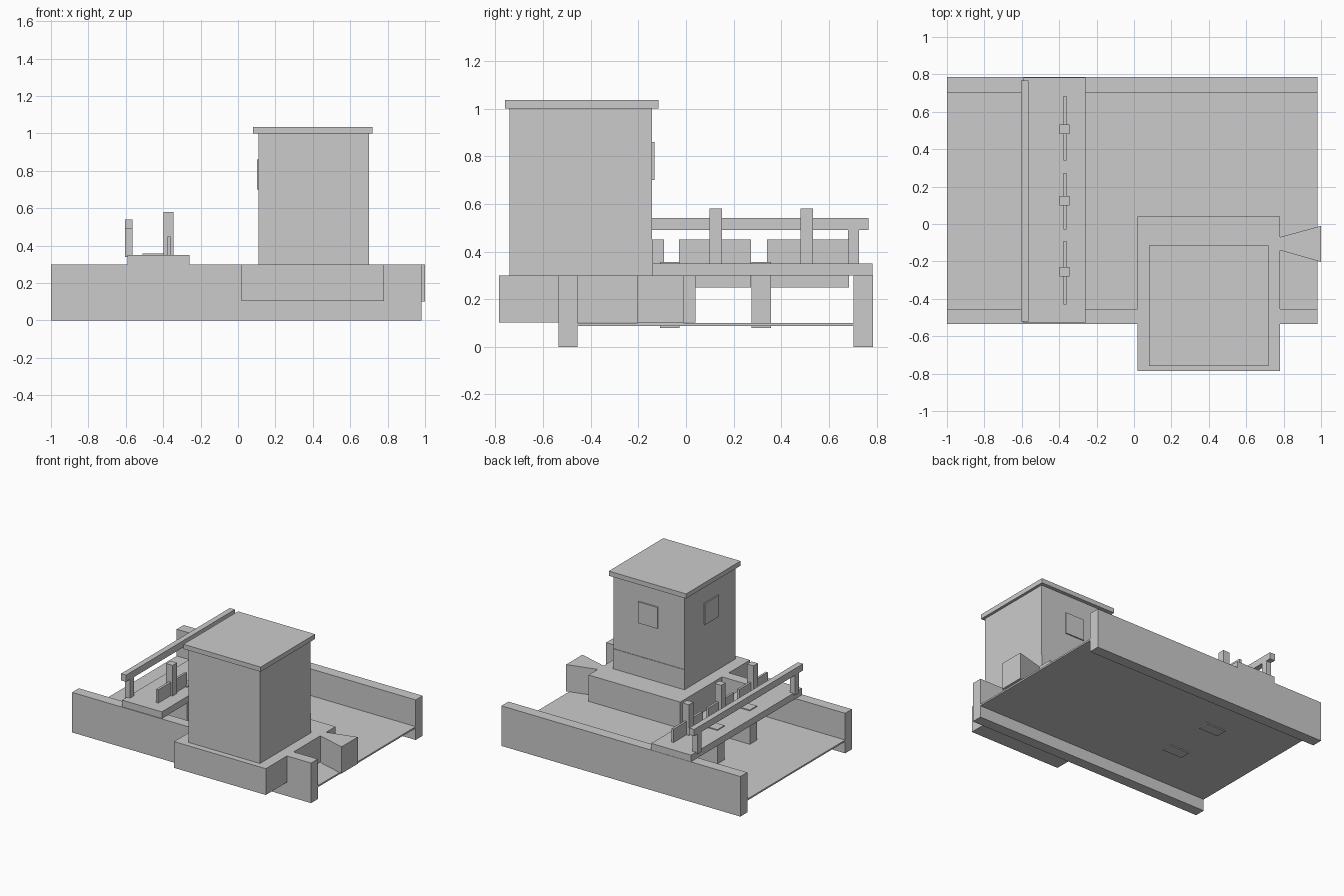
import bpy, bmesh

if "Cube" in bpy.data.objects:
    bpy.data.objects.remove(bpy.data.objects["Cube"])

# One plain concrete grey for the whole structure
grey = bpy.data.materials.new("concrete grey")
grey.diffuse_color = (0.6, 0.6, 0.6, 1)
grey.use_nodes = True
grey.node_tree.nodes["Principled BSDF"].inputs["Base Color"].default_value = grey.diffuse_color


def prism(name, outline, z0, z1):
    """Extrude a flat outline (counter-clockwise xy points) from z0 to z1."""
    bm = bmesh.new()
    face = bm.faces.new([bm.verts.new((x, y, z0)) for x, y in outline])
    top = bmesh.ops.extrude_face_region(bm, geom=[face])["geom"]
    for v in top:
        if isinstance(v, bmesh.types.BMVert):
            v.co.z = z1
    bmesh.ops.recalc_face_normals(bm, faces=bm.faces)
    mesh = bpy.data.meshes.new(name)
    bm.to_mesh(mesh)
    bm.free()
    mesh.materials.append(grey)
    ob = bpy.data.objects.new(name, mesh)
    bpy.context.collection.objects.link(ob)
    return ob


def box(name, x0, x1, y0, y1, z0, z1):
    return prism(name, [(x0, y0), (x1, y0), (x1, y1), (x0, y1)], z0, z1)


# Channel walls and floor
box("front_channel_wall", -1, 0.98, -0.535, -0.455, 0, 0.3)
box("back_channel_wall", -1, 0.98, 0.703, 0.785, 0, 0.3)
box("channel_floor", -1, 0.98, -0.455, 0.703, 0.088, 0.1)

# Control house on its platform
box("house_platform", 0.02, 0.78, -0.785, 0.04, 0.103, 0.3)
box("house_walls", 0.11, 0.70, -0.74, -0.142, 0.3, 1.0)
box("house_plinth", 0.11, 0.70, -0.142, -0.138, 0.3, 0.45)
box("house_roof", 0.08, 0.72, -0.76, -0.115, 1.0, 1.035)
box("back_window", 0.33, 0.49, -0.142, -0.133, 0.70, 0.86)
box("left_window", 0.101, 0.11, -0.535, -0.37, 0.70, 0.86)

# Flared outlet on the right of the platform
prism("outlet", [(0.78, -0.14), (1.0, -0.203), (1.0, -0.01), (0.78, -0.07)], 0.1, 0.3)

# Footbridge with handrail
box("bridge_deck", -0.59, -0.26, -0.53, 0.783, 0.3, 0.35)
box("handrail", -0.605, -0.563, -0.52, 0.767, 0.49, 0.54)
for i, y in enumerate((-0.475, 0.68)):
    box(f"handrail_post_{i}", -0.605, -0.563, y, y + 0.047, 0.34, 0.49)

# Piers under the bridge
for i, y in enumerate((-0.11, 0.274)):
    box(f"pier_{i}", -0.51, -0.345, y, y + 0.083, 0.08, 0.357)

# Sluice gates with lifting posts
for i, (y0, y1) in enumerate(((-0.43, -0.092), (-0.03, 0.272), (0.34, 0.685))):
    box(f"sluice_gate_{i}", -0.377, -0.36, y0, y1, 0.25, 0.45)
for i, y in enumerate((-0.255, 0.125, 0.507)):
    box(f"lifting_post_{i}", -0.398, -0.345, y - 0.026, y + 0.026, 0.345, 0.58)
